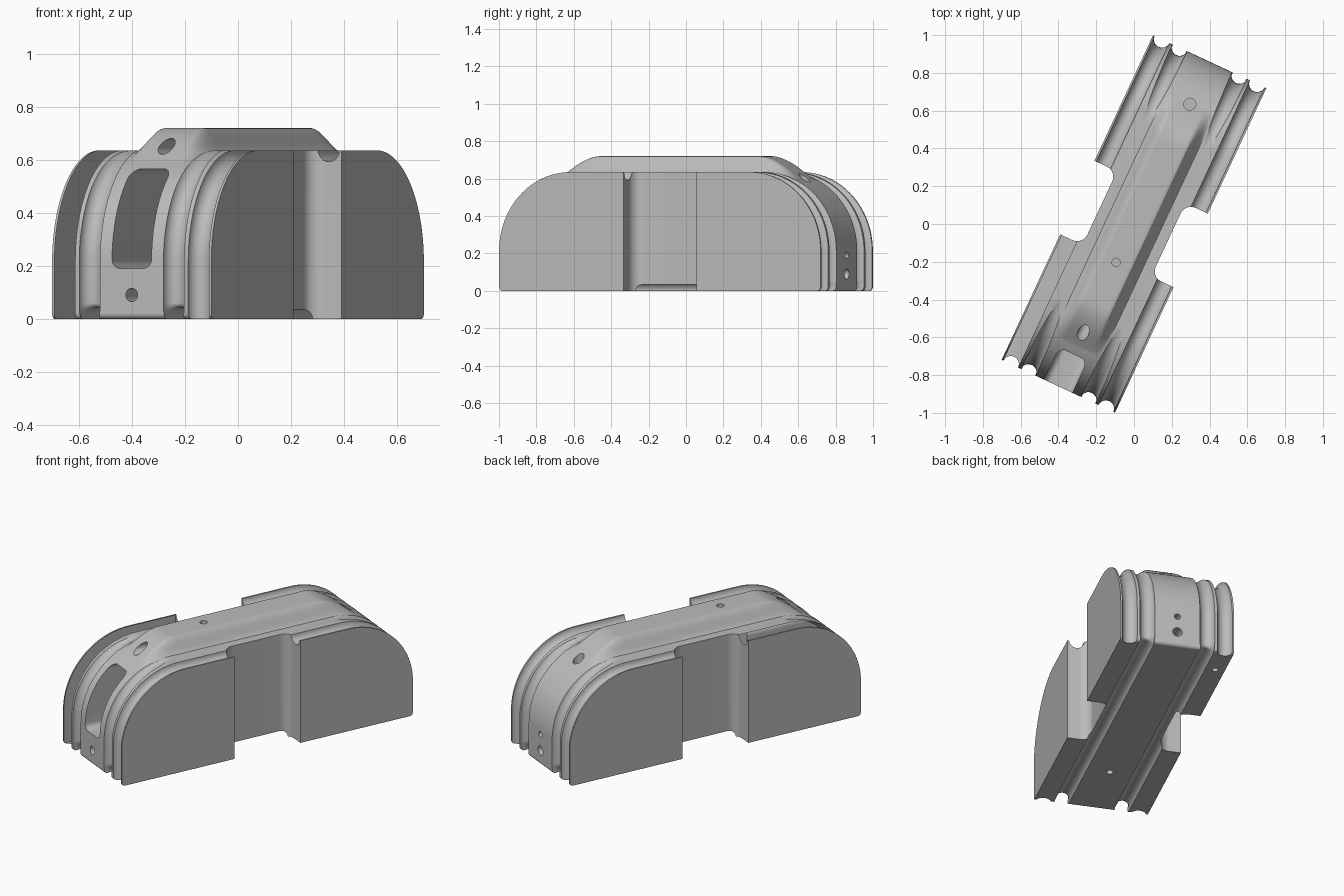
import bpy, bmesh
from math import sin, cos, pi, radians, sqrt
from mathutils import Vector

if "Cube" in bpy.data.objects:
    bpy.data.objects.remove(bpy.data.objects["Cube"])

HALF_W, HALF_L, TOP, ARCH = 0.331, 0.948, 0.635, 0.42
ARCH_V, ARCH_Z = HALF_L - ARCH, TOP - ARCH

grey = bpy.data.materials.new("plain grey")
grey.use_nodes = True
grey.diffuse_color = (0.5, 0.5, 0.5, 1)
grey.node_tree.nodes["Principled BSDF"].inputs["Base Color"].default_value = grey.diffuse_color


def arc(a, b, r, start, end, n=24):
    angles = [radians(start + (end - start) * i / n) for i in range(n + 1)]
    return [(a + r * cos(t), b + r * sin(t)) for t in angles]


def mirrored(half):
    return half + [(-a, b) for a, b in reversed(half)]


def finish(name, bm):
    bmesh.ops.remove_doubles(bm, verts=bm.verts, dist=1e-5)
    bmesh.ops.recalc_face_normals(bm, faces=bm.faces)
    mesh = bpy.data.meshes.new(name)
    bm.to_mesh(mesh)
    bm.free()
    mesh.materials.append(grey)
    obj = bpy.data.objects.new(name, mesh)
    bpy.context.collection.objects.link(obj)
    return obj


def prism(name, outline, axis, low, high):
    """Extrude a closed outline along the given axis."""
    def place(p, h):
        co = list(p)
        co.insert(axis, h)
        return co
    bm = bmesh.new()
    face = bm.faces.new([bm.verts.new(place(p, low)) for p in outline])
    new = bmesh.ops.extrude_face_region(bm, geom=[face])["geom"]
    shift = Vector((0, 0, 0))
    shift[axis] = high - low
    bmesh.ops.translate(bm, vec=shift, verts=[g for g in new if isinstance(g, bmesh.types.BMVert)])
    return finish(name, bm)


def tube(name, path, u, r, sides=24):
    """Round groove cutter swept along a path in the length-height plane."""
    bm = bmesh.new()
    rings = []
    for i, p in enumerate(path):
        a, b = path[max(i - 1, 0)], path[min(i + 1, len(path) - 1)]
        t = Vector((b[0] - a[0], b[1] - a[1])).normalized()
        ring = []
        for k in range(sides):
            w = 2 * pi * k / sides
            ring.append(bm.verts.new((u + r * cos(w), p[0] - t.y * r * sin(w), p[1] + t.x * r * sin(w))))
        rings.append(ring)
    for r0, r1 in zip(rings, rings[1:]):
        for k in range(sides):
            j = (k + 1) % sides
            bm.faces.new((r0[k], r0[j], r1[j], r1[k]))
    bm.faces.new(rings[0])
    bm.faces.new(rings[-1])
    return finish(name, bm)


def combine(target, tool, operation="DIFFERENCE"):
    tool.hide_render = True
    mod = target.modifiers.new("combine", "BOOLEAN")
    mod.operation, mod.solver, mod.object = operation, "EXACT", tool
    bpy.context.view_layer.objects.active = target
    bpy.ops.object.modifier_apply(modifier=mod.name)
    bpy.data.objects.remove(tool)


def smooth(t):
    t = min(max(t, 0), 1)
    return t * t * (3 - 2 * t)


def arch_height(v):
    d = max(abs(v) - ARCH_V, 0)
    return ARCH_Z + sqrt(max(ARCH * ARCH - d * d, 0))


# Main block with arched ends
side = arc(ARCH_V, ARCH_Z, ARCH, 90, 0, 32) + arc(HALF_L - 0.02, 0.02, 0.02, 0, -90, 6)
body = prism("main_body", mirrored(side), 0, -HALF_W, HALF_W)

# Raised spine blended into the top
bm = bmesh.new()
bmesh.ops.create_grid(bm, x_segments=32, y_segments=90, size=1)
for vert in bm.verts:
    u, v = vert.co.x * 0.155, vert.co.y * 0.76
    base = arch_height(v) - 0.004
    crest = 0.72 + (base - 0.72) * smooth((abs(v) - 0.47) / 0.27)
    vert.co = (u, v, base + (crest - base) * smooth((0.15 - abs(u)) / 0.07))
new = bmesh.ops.extrude_face_region(bm, geom=bm.faces[:])["geom"]
for g in new:
    if isinstance(g, bmesh.types.BMVert):
        g.co.z = 0.45
combine(body, finish("spine", bm), "UNION")

# Waist notches with rounded inner corners
notch = [(0.5, -0.215)] + arc(0.26, -0.155, 0.06, 270, 180, 10)
notch += [(a, -b) for a, b in reversed(notch)]
for s in (-1, 1):
    combine(body, prism("notch_cutter", [(s * a, b) for a, b in notch], 2, -0.2, 1))

# Cable grooves: inner pair wraps below, outer pair runs over the top
inner = mirrored(arc(0.483, ARCH_Z, 0.465, 85, 0) + arc(0.888, 0.06, 0.06, 0, -90, 10))
outer = mirrored([(HALF_L, -0.1)] + arc(ARCH_V, ARCH_Z, ARCH, 0, 90, 32))
for s in (-1, 1):
    combine(body, tube("inner_groove_cutter", inner, s * 0.175, 0.043))
    combine(body, tube("outer_groove_cutter", outer, s * 0.278, 0.043))

# Front window pocket
r = 0.035
corners = ((0.047, 0.53, 0), (-0.047, 0.53, 90), (-0.047, 0.225, 180), (0.047, 0.225, 270))
window = [p for a, b, t in corners for p in arc(a, b, r, t, t + 90, 8)]
combine(body, prism("window_cutter", window, 1, -1.1, -0.35))


# Round holes: axis, centre across that axis, radius, extent
holes = (
    (1, (0, 0.09), 0.025, -1.1, -0.8),      # front
    (1, (0, 0.09), 0.028, 0.8, 1.1),        # rear large
    (1, (0, 0.19), 0.018, 0.8, 1.1),        # rear small
    (1, (0, 0.65), 0.03, -0.9, -0.45),      # front ramp
    (2, (0, 0.70), 0.032, 0.45, 0.9),       # rear ramp
    (2, (0, -0.224), 0.022, 0.55, 0.9),     # spine top
    (2, (0, -0.53), 0.02, -0.1, 0.12),      # underside
    (2, (-0.275, 0.74), 0.018, -0.1, 0.12),  # underside of lobe
)
for axis, c, r, low, high in holes:
    combine(body, prism("hole_cutter", arc(c[0], c[1], r, 0, 360, 24)[:-1], axis, low, high))

# Turn into place and shade
body.rotation_euler.z = radians(-25)
bpy.ops.object.select_all(action="DESELECT")
body.select_set(True)
bpy.context.view_layer.objects.active = body
bpy.ops.object.shade_smooth_by_angle(angle=radians(30))
